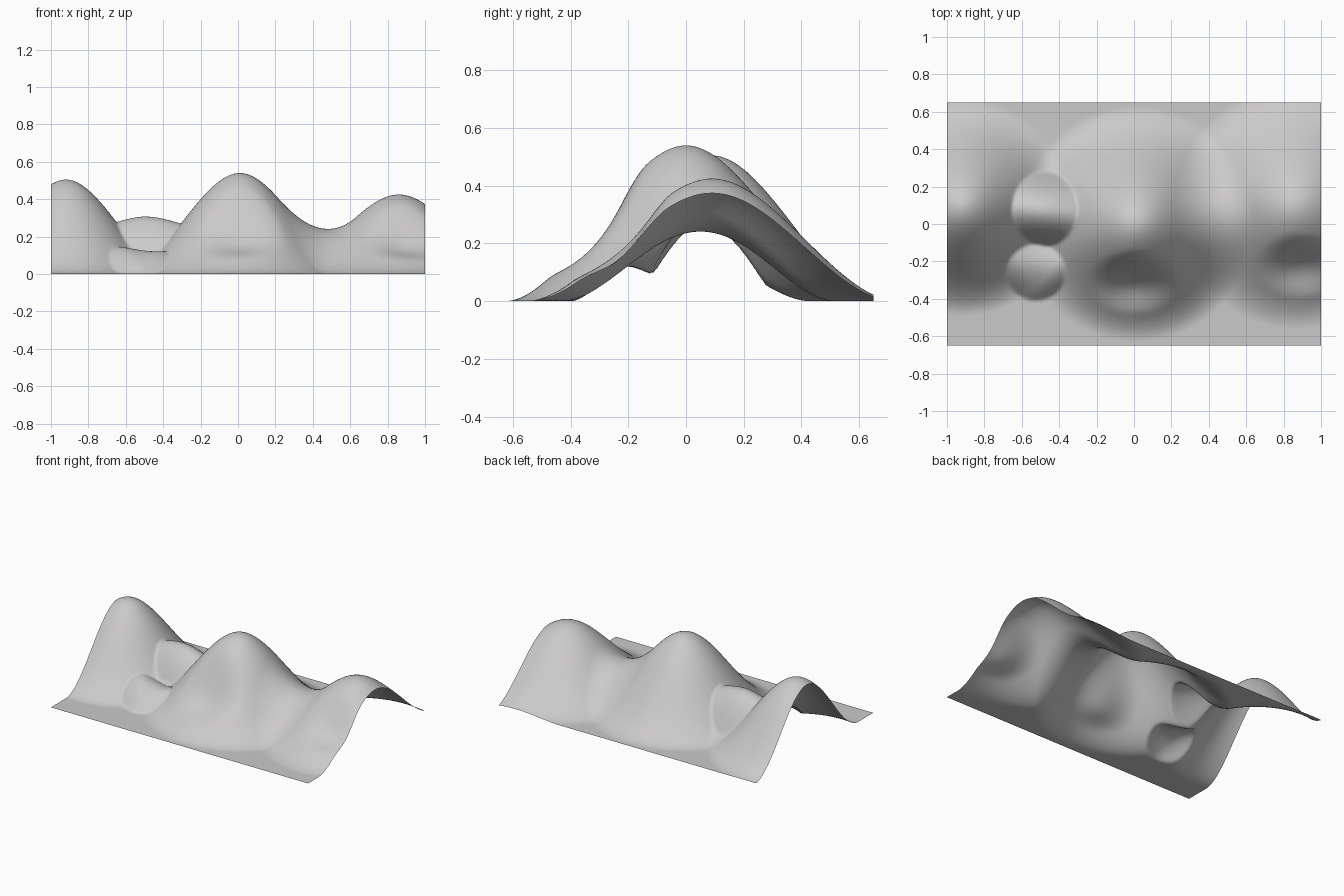
import bpy, bmesh, math

if "Cube" in bpy.data.objects:
    bpy.data.objects.remove(bpy.data.objects["Cube"])

HALF_X, HALF_Y = 1.0, 0.65


def smooth(d):
    """Soft hill falloff, 1 at the centre, 0 at the rim."""
    t = max(0.0, 1 - d)
    return t * t * (3 - 2 * t)


def dome(d):
    """Fuller knob falloff with a crisper rim."""
    return max(0.0, 1 - d * d) ** 1.1


# falloff, centre x, centre y, radius x, radius y, height
FEATURES = [
    (smooth, 0.01, 0.0, 0.63, 0.63, 0.54),       # middle hill
    (smooth, -0.92, 0.09, 0.58, 0.58, 0.505),    # left hill
    (smooth, 0.86, 0.09, 0.65, 0.65, 0.425),     # right hill
    (dome, -0.475, 0.08, 0.175, 0.20, 0.17),     # upper knob
    (dome, -0.525, -0.26, 0.16, 0.15, 0.10),     # lower knob
    (smooth, 0.0, -0.31, 0.26, 0.18, -0.09),     # middle dent
    (smooth, 0.89, -0.22, 0.25, 0.18, -0.07),    # right dent
]


def height(x, y):
    z = sum(h * f(math.hypot((x - cx) / rx, (y - cy) / ry))
            for f, cx, cy, rx, ry, h in FEATURES)
    return max(0.0, z)


# Terrain sheet: a fine grid lifted by the hills and dents
bm = bmesh.new()
bmesh.ops.create_grid(bm, x_segments=160, y_segments=104, size=1.0)
for v in bm.verts:
    v.co.x *= HALF_X
    v.co.y *= HALF_Y
    v.co.z = height(v.co.x, v.co.y)
for f in bm.faces:
    f.smooth = True
mesh = bpy.data.meshes.new("terrain")
bm.to_mesh(mesh)
bm.free()

terrain = bpy.data.objects.new("terrain", mesh)
bpy.context.collection.objects.link(terrain)

# Plain grey colour
grey = bpy.data.materials.new("light grey")
grey.diffuse_color = (0.6, 0.59, 0.59, 1)
grey.use_nodes = True
grey.node_tree.nodes["Principled BSDF"].inputs["Base Color"].default_value = grey.diffuse_color
mesh.materials.append(grey)
